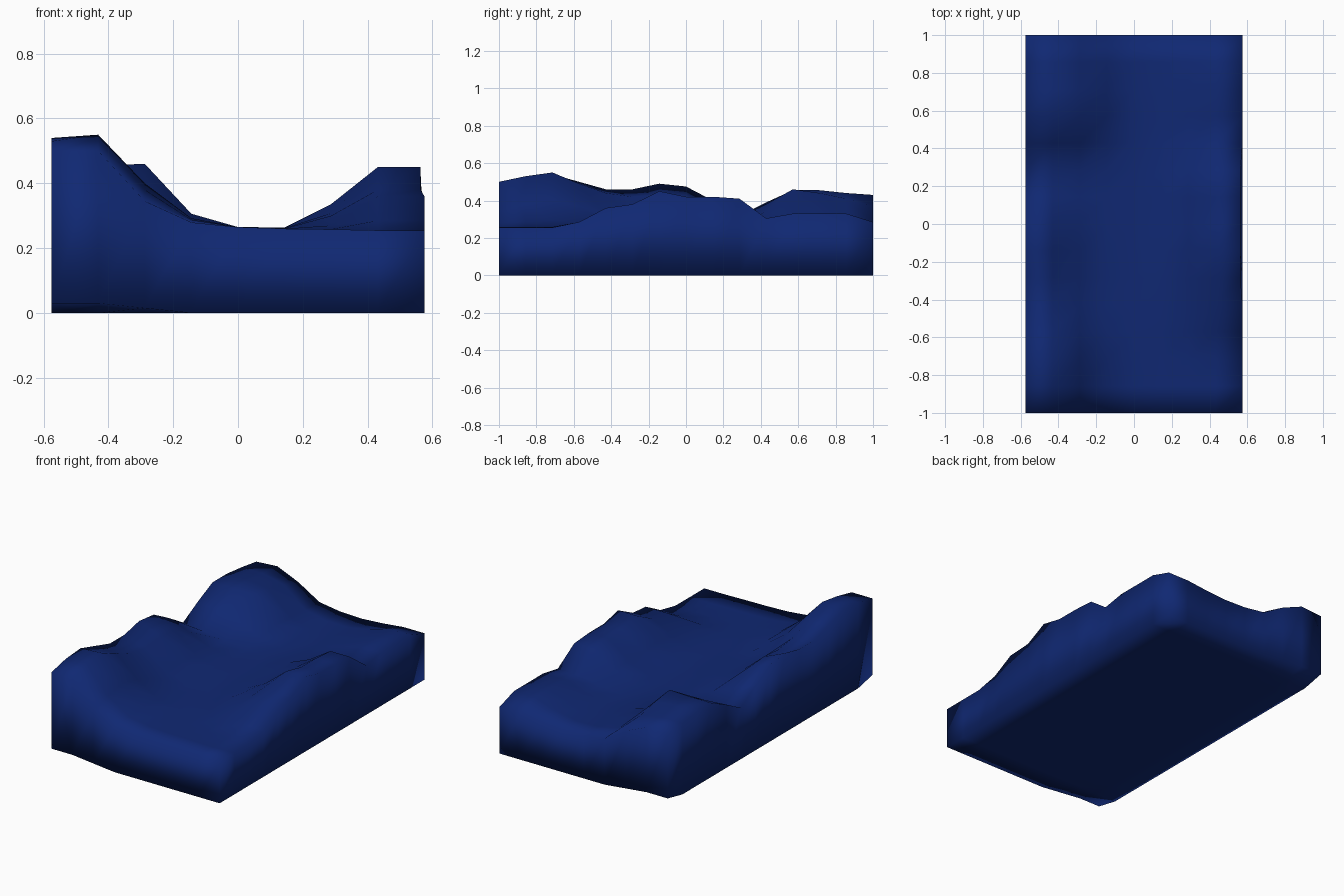
import bpy, bmesh

if "Cube" in bpy.data.objects:
    bpy.data.objects.remove(bpy.data.objects["Cube"])

NX, NY = 9, 15            # grid points across and along the block
HALF_X, HALF_Y = 0.575, 1.0
VALLEY = 0.26

# ridge heights from front (y = -1) to back (y = +1)
left_edge = [.50, .53, .54, .50, .46, .46, .49, .475, .40, .317, .39, .455, .455, .44, .42]
left_crest = [.50, .53, .55, .49, .44, .42, .43, .42, .35, .30, .38, .455, .455, .44, .43]
left_shoulder = [.345, .38, .40, .37, .32, .31, .31, .30, .29, .285, .34, .46, .44, .41, .37]
right_crest = [.255, .255, .256, .285, .36, .38, .45, .42, .42, .41, .305, .33, .33, .33, .285]


def mix(height, amount):
    return VALLEY + (height - VALLEY) * amount


def row_heights(j):
    """Cross-section of the terrain: left hills, valley floor, right hills."""
    s, r = left_shoulder[j], right_crest[j]
    return [left_edge[j], left_crest[j], s, mix(s, 0.23), VALLEY + 0.005,
            mix(r, 0.02), mix(r, 0.4), r, r]


def base_height(i, j):
    """Underside is flat, slightly raised at the left ends."""
    return (.03, .03, .015)[i] if j in (0, NY - 1) and i < 3 else 0.0


bm = bmesh.new()
top, base = {}, {}
for j in range(NY):
    y = -HALF_Y + 2 * HALF_Y * j / (NY - 1)
    heights = row_heights(j)
    for i in range(NX):
        x = -HALF_X + 2 * HALF_X * i / (NX - 1)
        inset = 0.012 if i == NX - 1 and 5 <= j <= 9 else 0.0
        top[i, j] = bm.verts.new((x - inset, y, heights[i]))
        base[i, j] = bm.verts.new((x, y, base_height(i, j)))

# terrain surface and underside
for j in range(NY - 1):
    for i in range(NX - 1):
        ring = [(i, j), (i + 1, j), (i + 1, j + 1), (i, j + 1)]
        bm.faces.new([top[k] for k in ring])
        bm.faces.new([base[k] for k in reversed(ring)])

# side walls around the border
border = ([(i, 0) for i in range(NX - 1)]
          + [(NX - 1, j) for j in range(NY - 1)]
          + [(i, NY - 1) for i in range(NX - 1, 0, -1)]
          + [(0, j) for j in range(NY - 1, 0, -1)])
for a, b in zip(border, border[1:] + border[:1]):
    bm.faces.new([base[a], base[b], top[b], top[a]])

bmesh.ops.recalc_face_normals(bm, faces=bm.faces)
for f in bm.faces:
    f.smooth = True
mesh = bpy.data.meshes.new("terrain_block")
bm.to_mesh(mesh)
bm.free()

blue = bpy.data.materials.new("deep_blue")
blue.diffuse_color = (0.005, 0.021, 0.17, 1)
blue.use_nodes = True
blue.node_tree.nodes["Principled BSDF"].inputs["Base Color"].default_value = blue.diffuse_color
mesh.materials.append(blue)
terrain = bpy.data.objects.new("terrain_block", mesh)
bpy.context.collection.objects.link(terrain)
